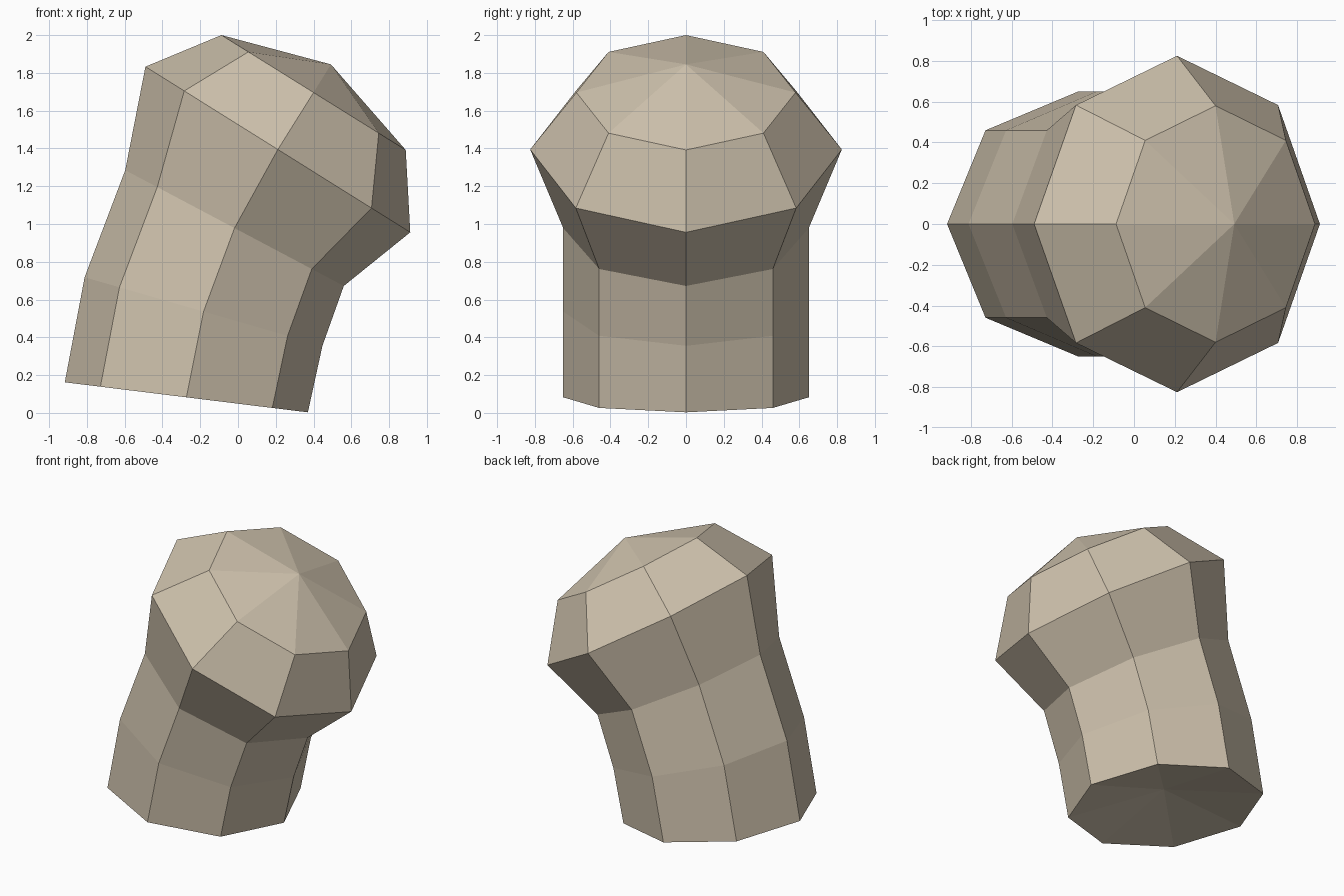
import bpy, bmesh, math
from mathutils import Vector

if "Cube" in bpy.data.objects:
    bpy.data.objects.remove(bpy.data.objects["Cube"])

SIDES = 8

# Each ring: left end (x, z), right end (x, z), half-depth in y
RINGS = [
    ((-0.917, 0.162), (0.370, 0.003), 0.65),   # foot
    ((-0.812, 0.718), (0.447, 0.355), 0.65),   # lower stem
    ((-0.597, 1.285), (0.560, 0.672), 0.65),   # neck
    ((-0.490, 1.833), (0.912, 0.956), 0.825),  # widest part of cap
    ((-0.088, 2.000), (0.888, 1.392), 0.58),   # upper cap
]

mat = bpy.data.materials.new("warm beige")
mat.diffuse_color = (0.61, 0.53, 0.41, 1)
mat.use_nodes = True
mat.node_tree.nodes["Principled BSDF"].inputs["Base Color"].default_value = mat.diffuse_color

bm = bmesh.new()


def ring(left, right, depth):
    a, b = Vector((left[0], 0, left[1])), Vector((right[0], 0, right[1]))
    mid, half = (a + b) / 2, (b - a) / 2
    verts = []
    for i in range(SIDES):
        t = 2 * math.pi * i / SIDES
        verts.append(bm.verts.new(mid + half * math.cos(t) + Vector((0, depth * math.sin(t), 0))))
    return verts


def fan(loop, tip):
    v = bm.verts.new(tip)
    for i in range(SIDES):
        bm.faces.new((loop[i], loop[(i + 1) % SIDES], v))


# Bent stem and cap walls
loops = [ring(*r) for r in RINGS]
for lo, hi in zip(loops, loops[1:]):
    for i in range(SIDES):
        j = (i + 1) % SIDES
        bm.faces.new((lo[i], lo[j], hi[j], hi[i]))

# Pointed top and slightly hollow underside
fan(loops[-1], (0.492, 0, 1.845))
fan(loops[0], (-0.258, 0, 0.20))

bmesh.ops.recalc_face_normals(bm, faces=bm.faces)
mesh = bpy.data.meshes.new("bent_mushroom_peg")
bm.to_mesh(mesh)
bm.free()
mesh.materials.append(mat)
obj = bpy.data.objects.new("bent_mushroom_peg", mesh)
bpy.context.collection.objects.link(obj)
